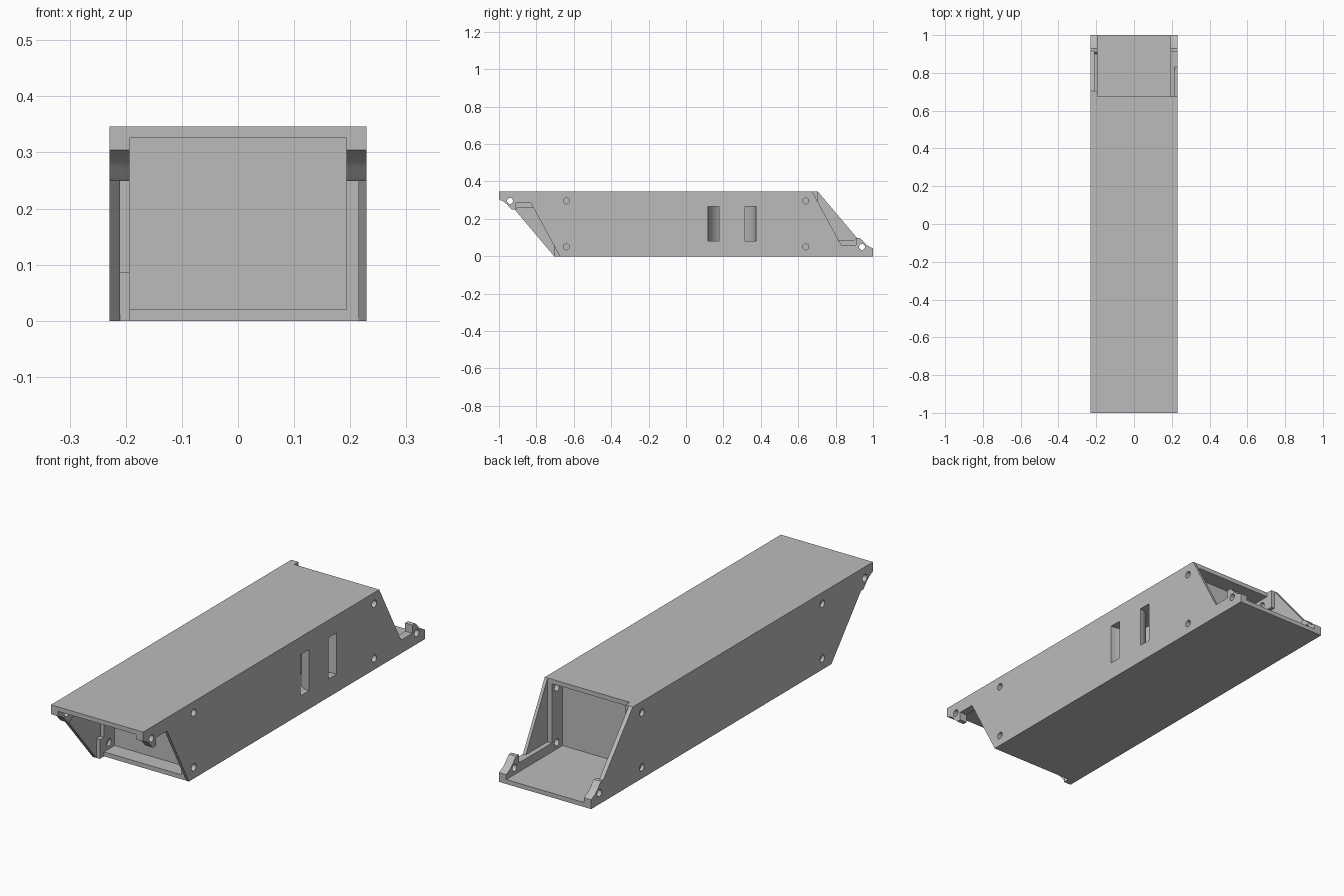
import bpy
import bmesh
from math import cos, sin, pi
from mathutils import Vector

H = 0.346      # height
W = 0.229      # half width
IN = 0.193     # half width of the end openings

if "Cube" in bpy.data.objects:
    bpy.data.objects.remove(bpy.data.objects["Cube"], do_unlink=True)

grey = bpy.data.materials.new("plain grey")
grey.use_nodes = True
grey.diffuse_color = (0.5, 0.5, 0.5, 1)
grey.node_tree.nodes["Principled BSDF"].inputs["Base Color"].default_value = (0.5, 0.5, 0.5, 1)


def prism(name, points, offset):
    """Extrude a closed polygon of 3D points along an offset."""
    bm = bmesh.new()
    face = bm.faces.new([bm.verts.new(p) for p in points])
    ext = bmesh.ops.extrude_face_region(bm, geom=[face])
    moved = [g for g in ext["geom"] if isinstance(g, bmesh.types.BMVert)]
    bmesh.ops.translate(bm, verts=moved, vec=Vector(offset))
    bmesh.ops.recalc_face_normals(bm, faces=bm.faces)
    mesh = bpy.data.meshes.new(name)
    bm.to_mesh(mesh)
    bm.free()
    mesh.materials.append(grey)
    ob = bpy.data.objects.new(name, mesh)
    bpy.context.collection.objects.link(ob)
    return ob


def layer(name, x0, x1, end):
    """Slab whose second end is the first one turned half round the x axis."""
    outline = end + [(-y, H - z) for y, z in end]
    return prism(name, [(x0, y, z) for y, z in outline], (x1 - x0, 0, 0))


def rod(x0, x1, y, z, r=0.016):
    ring = [(x0, y + r * cos(i * pi / 12), z + r * sin(i * pi / 12)) for i in range(24)]
    return prism("hole_cutter", ring, (x1 - x0, 0, 0))


def combine(ob, tools, operation):
    """Apply boolean tools to the object and remove them."""
    for tool in tools:
        tool.hide_render = True
        mod = ob.modifiers.new("bool", "BOOLEAN")
        mod.operation, mod.solver, mod.object = operation, "EXACT", tool
    graph = bpy.context.evaluated_depsgraph_get()
    mesh = bpy.data.meshes.new_from_object(ob.evaluated_get(graph))
    ob.modifiers.clear()
    ob.data = mesh
    for tool in tools:
        bpy.data.objects.remove(tool, do_unlink=True)


# Hinge lug at the tip, shared by all wall layers
lug = [(0.93, 0.097), (0.943, 0.085), (0.955, 0.07), (0.975, 0.054), (1, 0.042), (1, 0)]

# Solid middle with floor and roof lips
housing = layer("housing", -IN, IN, [(0.675, H), (0.675, 0.326), (0.6, 0.326),
                                     (0.6, 0.02), (1, 0.02), (1, 0)])
# Side walls, each made of two layers with different end cuts
walls = [
    layer("right_wall_outer", -W, -0.21, [(0.705, H), (0.915, 0.097)] + lug),
    layer("right_wall_inner", -0.21, -IN, [(0.705, H), (0.705, 0.26), (0.675, 0.26),
                                           (0.675, 0.086), (0.9, 0.086), (0.91, 0.097)] + lug),
    layer("left_wall_inner", IN, 0.215, [(0.675, H), (0.675, 0.06), (0.91, 0.06),
                                         (0.91, 0.097)] + lug),
    layer("left_wall_outer", 0.215, W, [(0.675, H), (0.83, 0.06), (0.91, 0.06),
                                        (0.91, 0.097)] + lug),
]
combine(housing, walls, "UNION")

# Screw holes and hinge holes
cutters = []
for s in (1, -1):
    cutters.append(rod(-0.3, 0.3, s * 0.941, H / 2 - s * 0.123))
    for z in (0.05, 0.296):
        for x0, x1 in ((0.15, 0.3), (-0.3, -0.214), (-0.206, -0.15)):
            cutters.append(rod(x0, x1, s * 0.64, z))

# Curved strap channel with two mouths on the left side
arc = [pi * i / 24 for i in range(25)]
outer = [(W - 0.128 * sin(a), 0.2455 - 0.128 * cos(a)) for a in arc]
inner = [(W - 0.07 * sin(a), 0.2455 - 0.07 * cos(a)) for a in reversed(arc)]
outer = [(0.3, outer[0][1])] + outer + [(0.3, outer[-1][1])]
inner = [(0.3, inner[0][1])] + inner + [(0.3, inner[-1][1])]
cutters.append(prism("strap_cutter", [(x, y, 0.082) for x, y in outer + inner], (0, 0, 0.185)))
combine(housing, cutters, "DIFFERENCE")

# Merge flat seams and smooth the round parts
bm = bmesh.new()
bm.from_mesh(housing.data)
bmesh.ops.remove_doubles(bm, verts=bm.verts, dist=0.0001)
bmesh.ops.dissolve_limit(bm, angle_limit=0.01, verts=bm.verts, edges=bm.edges)
bm.to_mesh(housing.data)
bm.free()
bpy.context.view_layer.objects.active = housing
housing.select_set(True)
bpy.ops.object.shade_smooth_by_angle(angle=0.5)
